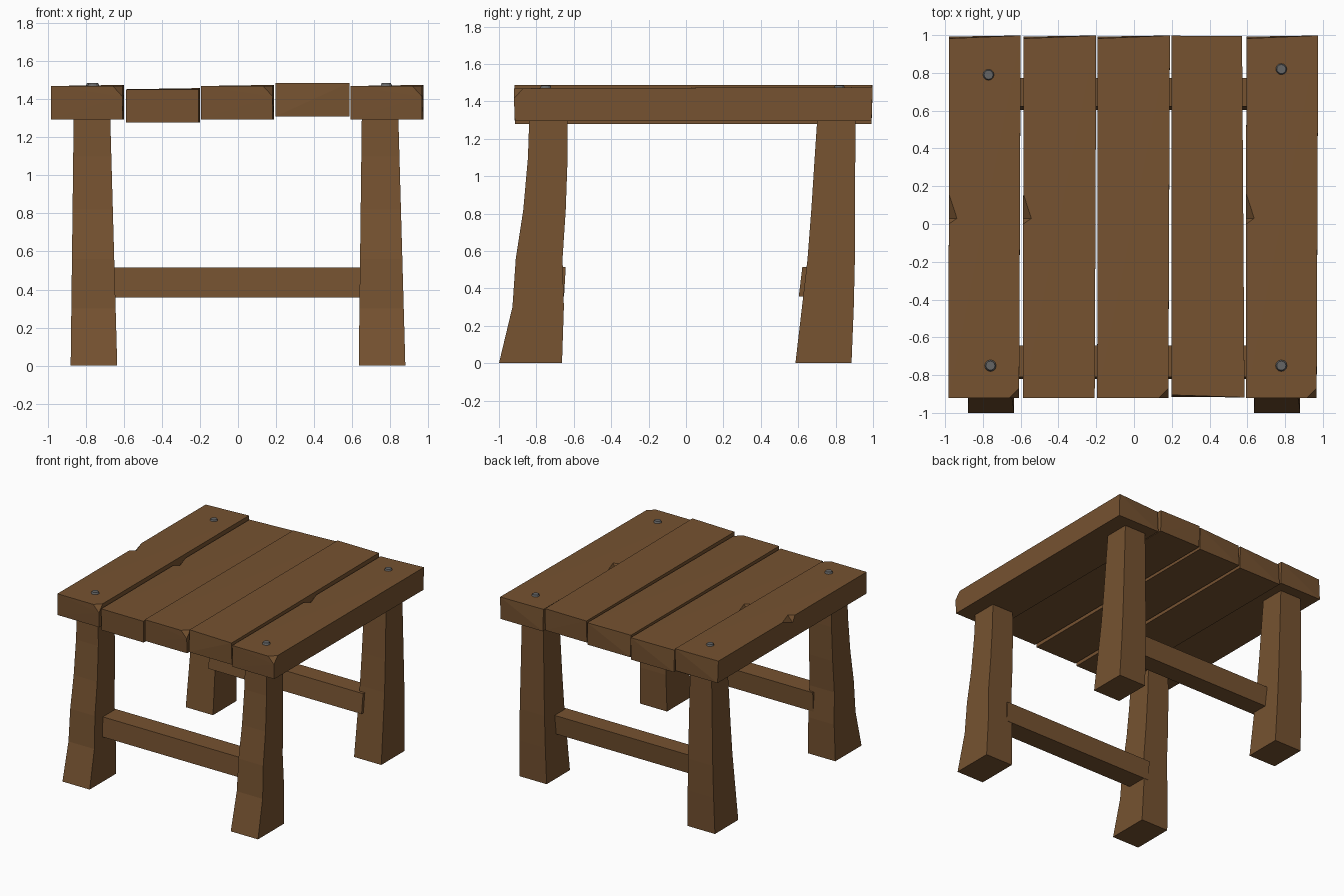
import bpy, bmesh
from mathutils import Vector as V

if "Cube" in bpy.data.objects:
    bpy.data.objects.remove(bpy.data.objects["Cube"])

def material(name, rgb):
    m = bpy.data.materials.new(name)
    m.diffuse_color = (*rgb, 1)
    m.use_nodes = True
    m.node_tree.nodes["Principled BSDF"].inputs["Base Color"].default_value = m.diffuse_color
    return m

wood = material("wood", (0.18, 0.085, 0.03))
iron = material("iron", (0.13, 0.13, 0.13))

def add_object(name, bm, mat):
    bmesh.ops.recalc_face_normals(bm, faces=bm.faces)
    me = bpy.data.meshes.new(name)
    bm.to_mesh(me)
    bm.free()
    me.materials.append(mat)
    ob = bpy.data.objects.new(name, me)
    bpy.context.collection.objects.link(ob)
    return ob

def hull(name, points, mat):
    bm = bmesh.new()
    for p in points:
        bm.verts.new(p)
    bmesh.ops.convex_hull(bm, input=bm.verts)
    bmesh.ops.dissolve_limit(bm, angle_limit=0.01, verts=bm.verts, edges=bm.edges)
    return add_object(name, bm, mat)

def notch(plank, x, top):
    # triangular chip cut out of the left top edge
    a, b, c, d = V((x, .16, top)), V((x + .042, .03, top)), V((x, 0, top)), V((x, .03, top - .05))
    m = (b + d) / 2
    cutter = hull("notch_cutter", [2 * a - m, 2 * c - m, 2 * b - d, 2 * d - b], wood)
    cutter.hide_render = True
    cutter.hide_set(True)
    mod = plank.modifiers.new("notch", 'BOOLEAN')
    mod.operation, mod.object, mod.solver = 'DIFFERENCE', cutter, 'EXACT'

def plank(name, x0, x1, z0, z1, chipped=False, notched=False, reverse=False):
    if reverse:   # same plank turned end for end
        ends = [(x0, -.905, z1), (x1 + .008, -.918, z1), (x0, .997, z1), (x1 - .005, .994, z1)]
    else:
        ends = [(x0, -.92, z1), (x1, -.92, z1), (x0 + .003, .982, z1), (x1 + .008, .998, z1 + .006)]
    pts = [V(p) for p in ends]
    pts += [V((p.x, -.915 if p.y < 0 else .992, z0)) for p in pts]
    if chipped:   # broken front corner
        del pts[1]
        pts += [V((x1 - .05, -.92, z1)), V((x1, -.87, z1)), V((x1, -.92, z1 - .055))]
    ob = hull(name, pts, wood)
    if notched:
        notch(ob, x0 + .002, z1)

# seat planks
plank("seat_plank_1", -.982, -.608, 1.295, 1.47, True, True)
plank("seat_plank_2", -.588, -.208, 1.278, 1.453, False, True)
plank("seat_plank_3", -.195, .182, 1.295, 1.47, True)
plank("seat_plank_4", .198, .577, 1.31, 1.487, reverse=True)
plank("seat_plank_5", .592, .967, 1.295, 1.47, True, True)

# legs: rings of (z, y min, y max), with the x taper shared by all four
front = [(0, -1, -.663), (.3, -.928, -.653), (.56, -.91, -.66), (.82, -.87, -.643),
         (1.1, -.845, -.633), (1.31, -.838, -.633)]
back = [(0, .585, .885), (.3, .62, .897), (.56, .65, .903), (.82, .67, .904),
        (1.1, .688, .905), (1.31, .702, .905)]

def leg(name, rings, dx):
    bm = bmesh.new()
    loops = []
    for z, y0, y1 in rings:
        t = z / 1.31
        xa, xb = -.88 + .016 * t + dx, -.635 - .037 * t + dx
        loops.append([bm.verts.new(p) for p in ((xa, y0, z), (xb, y0, z), (xb, y1, z), (xa, y1, z))])
    for lo, hi in zip(loops, loops[1:]):
        for i in range(4):
            j = (i + 1) % 4
            bm.faces.new((lo[i], lo[j], hi[j], hi[i]))
    bm.faces.new(loops[0][::-1])
    bm.faces.new(loops[-1])
    add_object(name, bm, wood)

for side, dx in (("left", 0), ("right", 1.515)):
    leg(f"front_{side}_leg", front, dx)
    leg(f"back_{side}_leg", back, dx)

# stretchers between the legs: bottom edge y range, top edge y range
for name, b0, b1, t0, t1 in (("front_stretcher", -.82, -.652, -.81, -.643),
                             ("back_stretcher", .603, .755, .622, .772)):
    hull(name, [(x, y, z) for x in (-.69, .69)
                for y, z in ((b0, .357), (b1, .357), (t0, .515), (t1, .515))], wood)

# bolt heads
for i, (x, y) in enumerate(((-.77, .79), (.78, .82), (-.76, -.75), (.78, -.75))):
    bm = bmesh.new()
    bmesh.ops.create_cone(bm, cap_ends=True, segments=12, radius1=.035, radius2=.024, depth=.024)
    bmesh.ops.translate(bm, verts=bm.verts, vec=(x, y, 1.473))
    add_object(f"bolt_{i + 1}", bm, iron)
